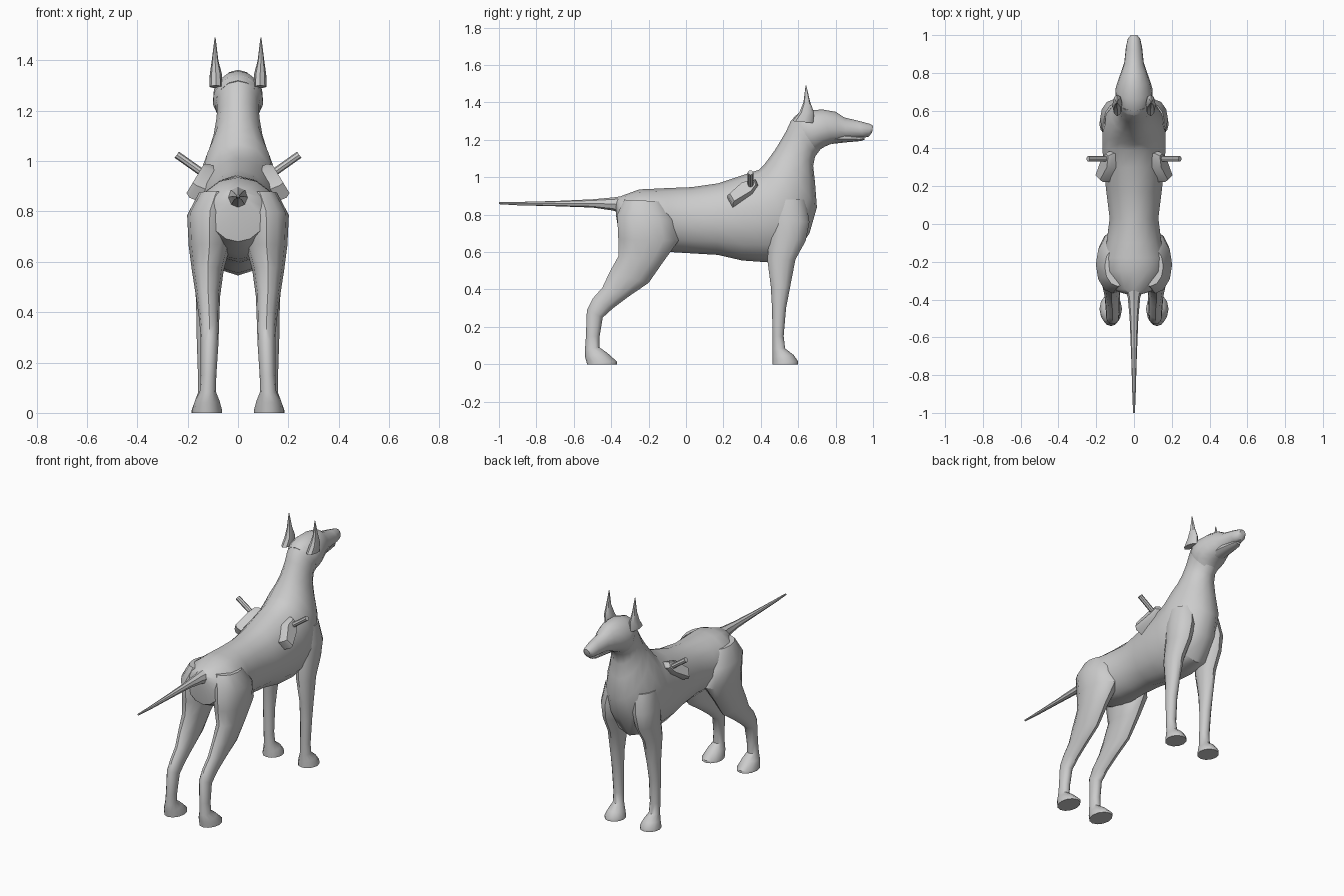
import bpy, bmesh, math
from mathutils import Vector


def finish(name, bm, mirror):
    bmesh.ops.recalc_face_normals(bm, faces=bm.faces[:])
    me = bpy.data.meshes.new(name)
    bm.to_mesh(me)
    bm.free()
    ob = bpy.data.objects.new(name, me)
    bpy.context.collection.objects.link(ob)
    if mirror:
        m = ob.modifiers.new("Mirror", 'MIRROR')
        m.use_mirror_merge = False
    return ob


def loft(name, rings, n=14, mirror=False, bias=0.0):
    """Skin egg-shaped rings. Ring: (y0, z0, y1, z1, x_centre, half_width);
    (y0, z0) and (y1, z1) are the silhouette points in the side view."""
    bm = bmesh.new()
    loops = []
    for y0, z0, y1, z1, xc, w in rings:
        loop = []
        for i in range(n):
            a = 2 * math.pi * i / n
            c, s = math.cos(a), math.sin(a)
            t = (1 - c) / 2
            loop.append(bm.verts.new((xc + w * s * (1 + bias * c),
                                      y0 + (y1 - y0) * t, z0 + (z1 - z0) * t)))
        loops.append(loop)
    for p, q in zip(loops, loops[1:]):
        for i in range(n):
            j = (i + 1) % n
            bm.faces.new((p[i], p[j], q[j], q[i]))
    bm.faces.new(loops[0])
    bm.faces.new(loops[-1])
    return finish(name, bm, mirror)


# torso from rump to chest, then up the neck
loft("torso_and_neck", [
    (-.372, .885, -.375, .80, 0, .035), (-.345, .90, -.355, .68, 0, .11),
    (-.25, .935, -.25, .63, 0, .165), (-.18, .938, -.17, .61, 0, .17),
    (-.10, .942, -.08, .60, 0, .148), (.03, .947, .03, .593, 0, .132),
    (.17, .967, .17, .585, 0, .15), (.30, 1.01, .30, .555, 0, .165),
    (.39, 1.04, .44, .545, 0, .172), (.42, 1.07, .57, .565, 0, .172),
    (.45, 1.11, .66, .70, 0, .155), (.475, 1.145, .70, .84, 0, .125),
    (.50, 1.185, .69, .97, 0, .10), (.535, 1.245, .68, 1.06, 0, .087),
    (.56, 1.30, .69, 1.11, 0, .085), (.60, 1.34, .72, 1.15, 0, .095)])

# skull and upper muzzle
loft("head", [
    (.575, 1.32, .705, 1.135, 0, .09), (.60, 1.34, .72, 1.15, 0, .10),
    (.66, 1.358, .745, 1.165, 0, .10), (.73, 1.362, .78, 1.18, 0, .085),
    (.80, 1.35, .82, 1.19, 0, .066), (.845, 1.32, .86, 1.203, 0, .052),
    (.92, 1.302, .95, 1.211, 0, .043), (.985, 1.285, .978, 1.217, 0, .033),
    (1.0, 1.275, .995, 1.24, 0, .02)], bias=-.08)

# lower jaw
loft("lower_jaw", [
    (.78, 1.25, .78, 1.178, 0, .05), (.86, 1.235, .86, 1.187, 0, .042),
    (.93, 1.222, .93, 1.193, 0, .03), (.955, 1.215, .955, 1.20, 0, .018)], n=10)

# pointed ears
loft("ear", [
    (.57, 1.30, .68, 1.29, .088, .026), (.605, 1.345, .685, 1.345, .088, .024),
    (.628, 1.40, .665, 1.40, .091, .013), (.639, 1.49, .643, 1.49, .091, .002)],
    n=8, mirror=True)

# front legs with paws
loft("front_leg", [
    (.45, .88, .64, .88, .09, .07), (.45, .78, .66, .76, .108, .072),
    (.445, .68, .64, .66, .115, .06), (.435, .56, .585, .56, .122, .05),
    (.453, .42, .558, .42, .128, .038), (.46, .30, .535, .30, .13, .034),
    (.463, .15, .522, .15, .128, .031), (.463, .08, .53, .085, .126, .032),
    (.463, .04, .575, .05, .124, .048), (.463, .005, .60, .015, .124, .06),
    (.463, 0, .60, 0, .124, .06)], n=12, mirror=True)

# hind legs with thigh, hock and paws
loft("hind_leg", [
    (-.33, .88, -.12, .87, .085, .07), (-.368, .80, -.06, .77, .112, .09),
    (-.362, .67, -.04, .66, .113, .083), (-.36, .58, -.12, .55, .12, .063),
    (-.41, .49, -.20, .435, .119, .048), (-.447, .41, -.31, .36, .115, .041),
    (-.50, .35, -.39, .30, .113, .037), (-.53, .29, -.445, .25, .113, .035),
    (-.535, .15, -.462, .15, .117, .031), (-.54, .08, -.462, .09, .12, .032),
    (-.54, .04, -.42, .06, .122, .048), (-.53, .005, -.37, .015, .123, .06),
    (-.53, 0, -.37, 0, .123, .06)], n=12, mirror=True)

# tail
loft("tail", [
    (-.33, .90, -.33, .80, 0, .05), (-.39, .892, -.39, .822, 0, .033),
    (-.50, .882, -.50, .838, 0, .023), (-.70, .873, -.70, .845, 0, .015),
    (-.90, .868, -.90, .850, 0, .009), (-1.0, .867, -1.0, .856, 0, .005)], n=8)

# shoulder blocks: chamfered prisms lying on the flanks
bm = bmesh.new()
profile = [(.222, .91), (.25, .862), (.355, .925), (.385, .965), (.372, .995), (.30, .98)]
centre = Vector((.30, .935))
tiers = []
for depth, scale in ((0, .85), (.02, 1.0), (.075, 1.0)):
    tier = []
    for p in profile:
        y, z = centre + (Vector(p) - centre) * scale
        tier.append(bm.verts.new((.17 - .6 * (z - .93) - .86 * depth, y, z - .35 * depth)))
    tiers.append(tier)
for p, q in zip(tiers, tiers[1:]):
    for i in range(6):
        j = (i + 1) % 6
        bm.faces.new((p[i], p[j], q[j], q[i]))
bm.faces.new(tiers[0])
bm.faces.new(tiers[-1])
finish("shoulder_block", bm, True)

# pegs sticking out of the blocks
start, end = Vector((.13, .345, .945)), Vector((.243, .345, 1.025))
bm = bmesh.new()
bmesh.ops.create_cone(bm, cap_ends=True, segments=8, radius1=.015, radius2=.015,
                      depth=(end - start).length)
rot = (end - start).to_track_quat('Z', 'Y').to_matrix()
for v in bm.verts:
    v.co = rot @ v.co + (start + end) / 2
finish("shoulder_peg", bm, True)

# smooth organic parts, keep hard edges crisp
bpy.ops.object.select_all(action='SELECT')
bpy.context.view_layer.objects.active = bpy.data.objects["torso_and_neck"]
bpy.ops.object.shade_smooth_by_angle(angle=math.radians(40))
